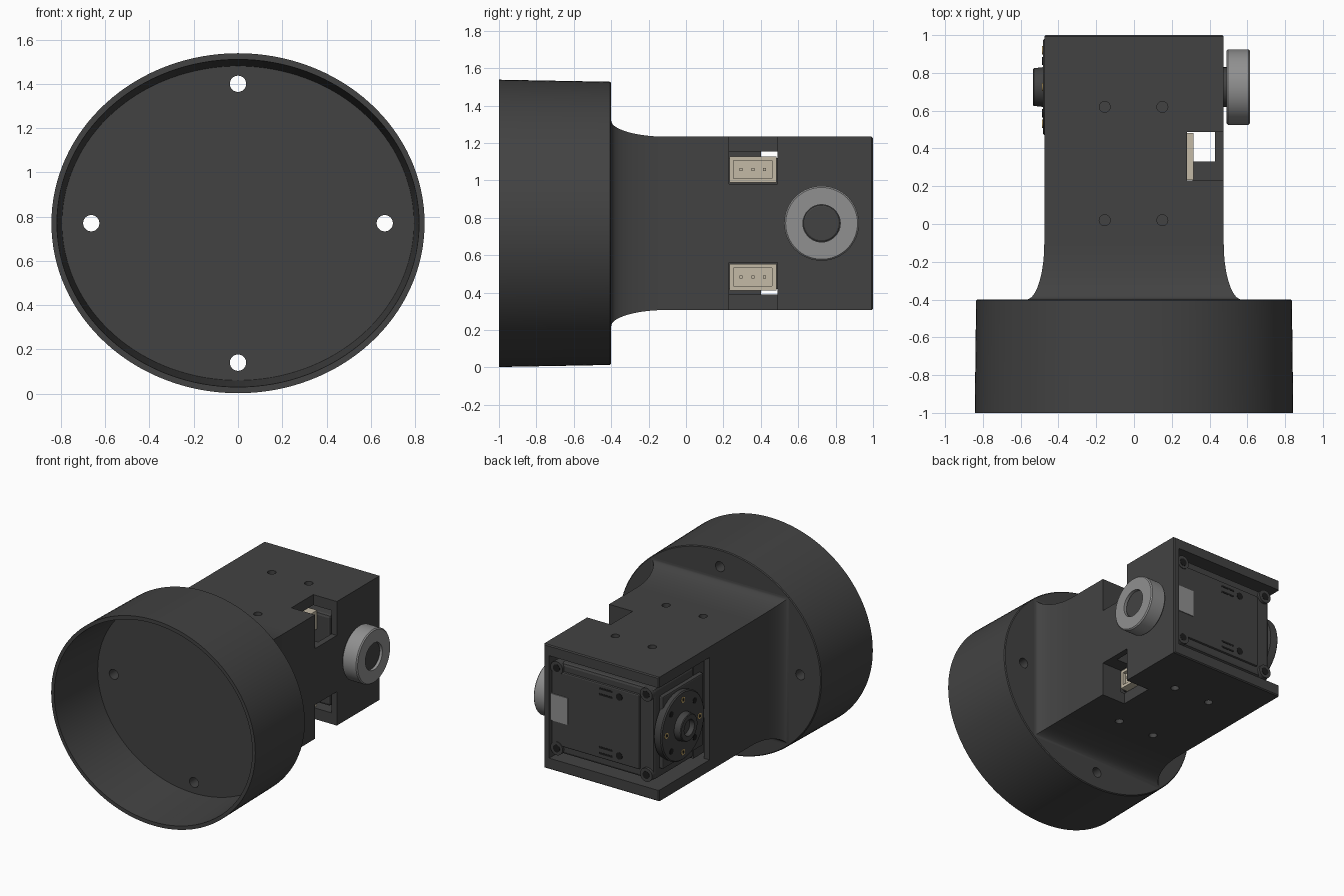
import bpy, bmesh, math
from mathutils import Matrix, Vector

if "Cube" in bpy.data.objects:
    bpy.data.objects.remove(bpy.data.objects["Cube"])

CZ = 0.77  # height of the main axis


def material(name, c):
    m = bpy.data.materials.new(name)
    m.diffuse_color = (*c, 1)
    m.use_nodes = True
    m.node_tree.nodes["Principled BSDF"].inputs["Base Color"].default_value = m.diffuse_color
    return m


DARK = material("dark_plastic", (0.055, 0.055, 0.055))
GREY = material("grey_metal", (0.28, 0.28, 0.28))
BEIGE = material("beige_plastic", (0.55, 0.49, 0.38))
BRASS = material("brass", (0.6, 0.42, 0.15))
BLACK = material("dark_recess", (0.012, 0.012, 0.012))


def make(name, bm, mat=DARK, bevel=0):
    bmesh.ops.recalc_face_normals(bm, faces=bm.faces)
    me = bpy.data.meshes.new(name)
    bm.to_mesh(me)
    bm.free()
    ob = bpy.data.objects.new(name, me)
    bpy.context.collection.objects.link(ob)
    me.materials.append(mat)
    if bevel:
        mod = ob.modifiers.new("bevel", 'BEVEL')
        mod.width, mod.segments = bevel, 2
    return ob


def box(name, x, y, z, mat=DARK, bevel=0):
    bm = bmesh.new()
    bmesh.ops.create_cube(bm, size=1)
    for v in bm.verts:
        v.co = Vector([(a + b) / 2 + (b - a) * c for (a, b), c in zip((x, y, z), v.co)])
    return make(name, bm, mat, bevel)


def loft(name, rings, mat=DARK, closed=False):
    bm = bmesh.new()
    vs = [[bm.verts.new(p) for p in r] for r in rings]
    n = len(vs[0])
    pairs = list(zip(vs, vs[1:])) + ([(vs[-1], vs[0])] if closed else [])
    for a, b in pairs:
        for i in range(n):
            j = (i + 1) % n
            bm.faces.new((a[i], a[j], b[j], b[i]))
    if not closed:
        bm.faces.new(vs[0])
        bm.faces.new(vs[-1])
    return make(name, bm, mat)


def lathe_x(name, y, z, profile, mat=DARK, closed=False, n=64):
    """Turned part about an x-parallel axis; profile is (x, radius)."""
    ang = [2 * math.pi * i / n for i in range(n)]
    return smooth(loft(name, [[(x, y + r * math.cos(t), z + r * math.sin(t)) for t in ang]
                              for x, r in profile], mat, closed))


def rod(name, axis, centre, r, length, mat=DARK, n=24):
    bm = bmesh.new()
    bmesh.ops.create_cone(bm, cap_ends=True, segments=n, radius1=r, radius2=r, depth=length)
    rot = Vector((0, 0, 1)).rotation_difference(Vector(axis)).to_matrix().to_4x4()
    bm.transform(Matrix.Translation(centre) @ rot)
    return smooth(make(name, bm, mat))


def activate(ob):
    bpy.ops.object.select_all(action='DESELECT')
    ob.select_set(True)
    bpy.context.view_layer.objects.active = ob


def smooth(ob):
    activate(ob)
    bpy.ops.object.shade_smooth_by_angle(angle=math.radians(30))
    return ob


def cut(ob, cutters):
    for c in cutters:
        c.hide_render = True
        mod = ob.modifiers.new("cut", 'BOOLEAN')
        mod.operation, mod.object, mod.solver = 'DIFFERENCE', c, 'EXACT'
        activate(ob)
        bpy.ops.object.modifier_apply(modifier=mod.name)
        bpy.data.objects.remove(c)
    return smooth(ob)


Y, Z = (0, 1, 0), (0, 0, 1)

# Oval cup, open towards the front, with four mounting holes
def oval(rx, rz, y, n=128):
    return [(rx * math.cos(2 * math.pi * i / n), y, CZ + rz * math.sin(2 * math.pi * i / n))
            for i in range(n)]


cup = loft("cup", [oval(0.795, 0.71, -0.52), oval(0.818, 0.74, -1), oval(0.843, 0.768, -1),
                   oval(0.836, 0.757, -0.406), oval(0.83, 0.751, -0.4)])
cut(cup, [rod("hole", Y, (x, -0.45, CZ + z), 0.037, 0.4)
          for x, z in ((0.663, 0), (-0.663, 0), (0, 0.63), (0, -0.63))])

# Housing: rectangular tube flaring into the cup
def rect(y, d):
    a, b = 0.475 + 0.095 * d, 0.463 + 0.087 * d
    return [(-a, y, CZ - b), (a, y, CZ - b), (a, y, CZ + b), (-a, y, CZ + b)]


flare = [rect(-0.43, 1)]
for i in range(15):
    t = math.pi / 2 * i / 14
    flare.append(rect(-0.1 - 0.3 * math.cos(t), 1 - math.sin(t)))
flare += [rect(0.992, 0), rect(1.0, -0.08)]
housing = loft("housing", flare)
cutters = [box("cavity", (-0.43, 0.43), (0.33, 1.2), (0.39, 1.155)),
           box("cavity_inner", (-0.43, 0.31), (0.2, 0.5), (0.39, 1.155)),
           box("side_opening", (-0.7, 0), (0.4, 1.2), (0.39, 1.155)),
           rod("axle_hole", (1, 0, 0), (0.45, 0.725, CZ), 0.11, 0.2)]
for s in (-1, 1):
    # connector windows running out through the top and bottom
    z = sorted((CZ + s * 0.21, CZ + s * 0.6))
    cutters.append(box("window", (0.28, 0.6), (0.23, 0.488), z))
    for x in (-0.155, 0.15):
        for y in (0.02, 0.62):
            cutters.append(rod("screw_hole", Z, (x, y, CZ + s * 0.46), 0.029, 0.12))
cut(housing, cutters)

# Servo motor body
motor = box("motor_body", (-0.41, 0.42), (0.49, 0.965), (0.43, 1.11), bevel=0.02)
box("motor_rear", (-0.41, 0.27), (0.21, 0.5), (0.42, 1.12))
box("motor_side_pad", (-0.44, -0.4), (0.42, 0.9), (0.5, 1.04), bevel=0.01)
box("motor_end_plate", (-0.3, 0.425), (0.9, 0.98), (0.49, 1.05), bevel=0.01)
box("end_label", (0.29, 0.427), (0.96, 0.986), (0.67, 0.87), GREY)
for s in (-1, 1):
    # case corners, screws and vent slots
    for x in (-0.36, 0.38):
        rod("case_screw", Y, (x, 0.95, CZ + s * 0.3), 0.05, 0.07)
        rod("case_screw_socket", Y, (x, 0.985, CZ + s * 0.3), 0.028, 0.004, BLACK)
    for dz in (-0.022, 0.022):
        z = CZ + s * 0.22 + dz
        box("vent_slot", (-0.08, 0.03), (0.97, 0.982), (z - 0.007, z + 0.007), BLACK)
    rod("case_pin", Y, (-0.135, 0.976, CZ + s * 0.22), 0.026, 0.014, BLACK)

# Cable connectors
for s in (-1, 1):
    z = CZ + s * 0.288
    conn = box("connector", (0.2, 0.315), (0.233, 0.483), (z - 0.07, z + 0.07), BEIGE)
    cut(conn, [box("socket", (0.29, 0.4), (0.255, 0.461), (z - 0.048, z + 0.048))])
    for y in (0.295, 0.358, 0.421):
        box("connector_pin", (0.28, 0.31), (y - 0.008, y + 0.008), (z - 0.008, z + 0.008), BEIGE)

# Output horn on the left
lathe_x("output_horn", 0.725, CZ,
        [(-0.42, 0.25), (-0.475, 0.255), (-0.483, 0.247), (-0.483, 0.105), (-0.53, 0.1),
         (-0.535, 0.095), (-0.535, 0.06), (-0.5, 0.055)])
for i in range(8):
    t = math.pi / 4 * i
    p = (-0.482, 0.725 + 0.195 * math.cos(t), CZ + 0.195 * math.sin(t))
    rod("horn_insert", (1, 0, 0), p, 0.022, 0.008, BLACK if i % 2 else BRASS, 16)
    if i % 2 == 0:
        rod("horn_insert_bore", (1, 0, 0), p, 0.012, 0.012, BLACK, 12)

# Bearing and axle on the right
lathe_x("bearing", 0.725, CZ,
        [(0.49, 0.1), (0.49, 0.192), (0.498, 0.2), (0.607, 0.2), (0.615, 0.192), (0.615, 0.1)],
        GREY, closed=True)
lathe_x("axle", 0.725, CZ, [(0.4, 0.105), (0.49, 0.105), (0.49, 0.098), (0.595, 0.098), (0.6, 0.09)])
